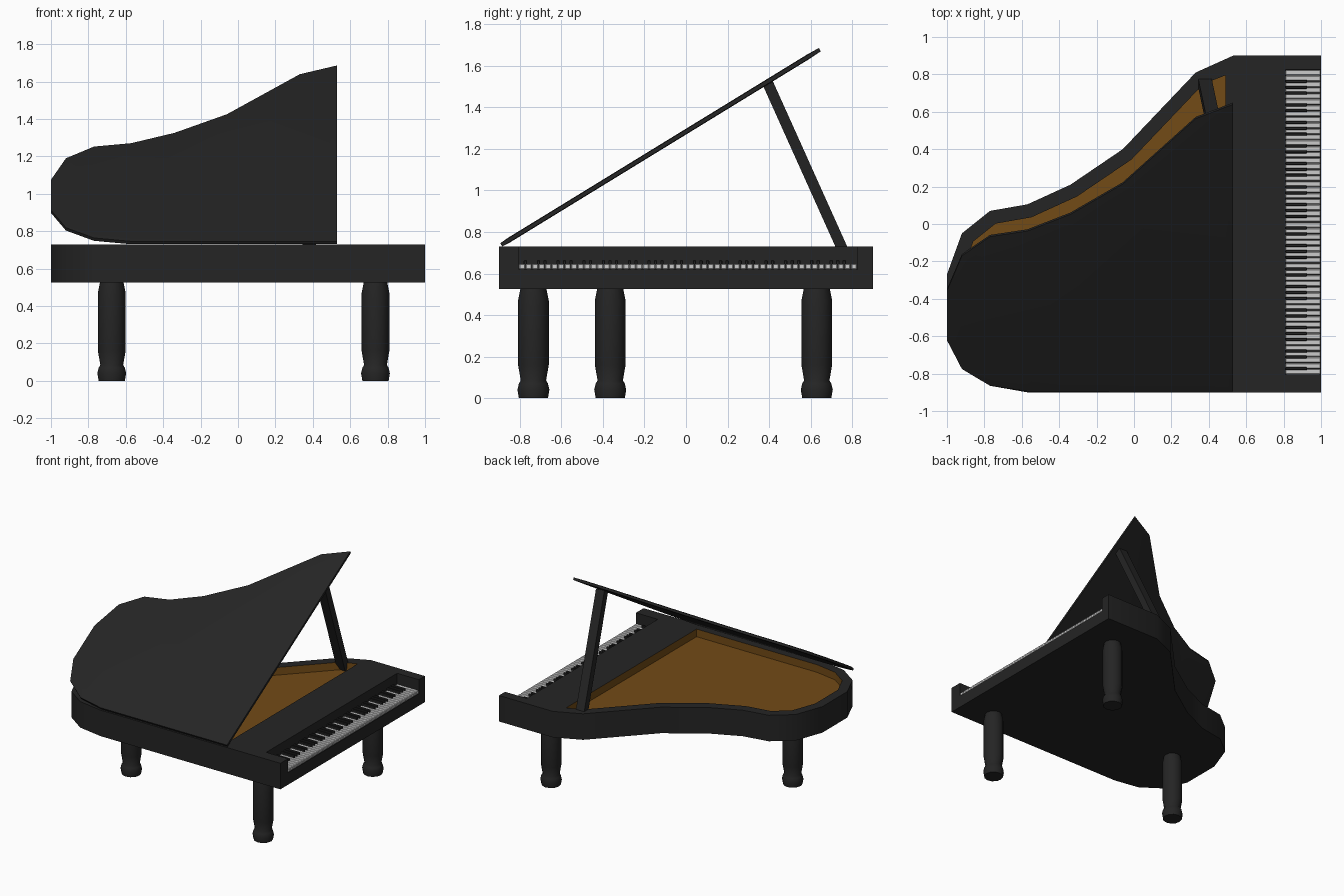
import bpy, bmesh, math
from mathutils import Vector, Matrix

if "Cube" in bpy.data.objects:
    bpy.data.objects.remove(bpy.data.objects["Cube"])


def material(name, rgb):
    m = bpy.data.materials.new(name)
    m.diffuse_color = (*rgb, 1)
    m.use_nodes = True
    m.node_tree.nodes["Principled BSDF"].inputs["Base Color"].default_value = m.diffuse_color
    return m


BLACK = material("black_lacquer", (0.018, 0.018, 0.018))
IVORY = material("ivory", (0.8, 0.8, 0.8))
WOOD = material("soundboard_wood", (0.17, 0.07, 0.008))


def finish(name, bm, mat, smooth=True):
    bmesh.ops.recalc_face_normals(bm, faces=bm.faces)
    me = bpy.data.meshes.new(name)
    bm.to_mesh(me)
    bm.free()
    ob = bpy.data.objects.new(name, me)
    me.materials.append(mat)
    bpy.context.collection.objects.link(ob)
    if smooth:
        shade(ob)
    return ob


def activate(ob):
    bpy.ops.object.select_all(action='DESELECT')
    ob.select_set(True)
    bpy.context.view_layer.objects.active = ob


def shade(ob):
    activate(ob)
    bpy.ops.object.shade_smooth_by_angle(angle=math.radians(42))


def prism(points, z0, z1):
    bm = bmesh.new()
    face = bm.faces.new([bm.verts.new((x, y, z0)) for x, y in points])
    ext = bmesh.ops.extrude_face_region(bm, geom=[face])["geom"]
    verts = [v for v in ext if isinstance(v, bmesh.types.BMVert)]
    bmesh.ops.translate(bm, verts=verts, vec=(0, 0, z1 - z0))
    return bm


def add_box(bm, lo, hi, bevel=0):
    lo, hi = Vector(lo), Vector(hi)
    mat = Matrix.Translation((lo + hi) / 2) @ Matrix.Diagonal((*(hi - lo), 1))
    verts = bmesh.ops.create_cube(bm, size=1, matrix=mat)["verts"]
    if bevel:
        edges = list({e for v in verts for e in v.link_edges})
        bmesh.ops.bevel(bm, geom=edges, offset=bevel, segments=1, affect='EDGES')


def inset(points, d):
    # mitred inward offset of a counter-clockwise outline
    out = []
    for i, p in enumerate(points):
        a, b, c = Vector(points[i - 1]), Vector(p), Vector(points[(i + 1) % len(points)])
        u, v = (b - a).normalized(), (c - b).normalized()
        n, m = Vector((-u.y, u.x)), Vector((-v.y, v.x))
        out.append(tuple(b + (n + m) * d / (1 + n.dot(m))))
    return out


def cut(ob, cutter):
    cutter.hide_render = True
    mod = ob.modifiers.new("cut", 'BOOLEAN')
    mod.object, mod.operation, mod.solver = cutter, 'DIFFERENCE', 'EXACT'
    mod.material_mode = 'TRANSFER'
    activate(ob)
    bpy.ops.object.modifier_apply(modifier=mod.name)
    bpy.data.objects.remove(cutter)


# Curved side and tail, shared by case, opening and lid
CURVE = [(0.33, 0.81), (-0.06, 0.40), (-0.34, 0.21), (-0.57, 0.105), (-0.77, 0.07),
         (-0.92, -0.05), (-1, -0.27), (-1, -0.58), (-0.92, -0.76), (-0.77, -0.865), (-0.57, -0.9)]
Z0, Z1 = 0.525, 0.73
KEY_Y0, KEY_Y1, KEY_X, KEY_Z = -0.805, 0.825, 0.81, 0.62

# Case with sunken wooden soundboard and keyboard notch
case = finish("case", prism([(1, -0.9), (1, 0.9), (0.53, 0.9)] + CURVE, Z0, Z1), BLACK, False)
opening = inset([(0.56, -0.9), (0.56, 0.9)] + CURVE, 0.072)
cut(case, finish("soundboard_cutter", prism(opening, 0.67, 0.9), WOOD, False))
bm = bmesh.new()
add_box(bm, (KEY_X, KEY_Y0, KEY_Z), (1.2, KEY_Y1, 0.9))
cut(case, finish("keyboard_cutter", bm, BLACK, False))
shade(case)

# Raised lid, hinged along the straight side
bm = prism([(x, y + 0.9) for x, y in [(0.53, -0.9), (0.53, 0.9)] + CURVE], -0.009, 0.009)
bm.normal_update()
bmesh.ops.recalc_face_normals(bm, faces=bm.faces)
for f in [f for f in bm.faces if len(f.verts) > 4]:
    bmesh.ops.inset_region(bm, faces=[f], thickness=0.04, depth=0.003, use_even_offset=True)
lid = finish("lid", bm, BLACK)
lid.location = (0, -0.89, 0.738)
lid.rotation_euler.x = math.radians(31.5)

# Lid prop
bottom, top = Vector((0.375, 0.775, 0.67)), Vector((0.455, 0.395, 1.515))
bm = bmesh.new()
add_box(bm, (-0.036, -0.026, 0), (0.036, 0.026, (top - bottom).length))
prop = finish("lid_prop", bm, BLACK)
d = (top - bottom).normalized()
side = Vector((1, 0, 0))
side = (side - d * side.dot(d)).normalized()
prop.matrix_world = Matrix.Translation(bottom) @ Matrix((side, d.cross(side), d)).transposed().to_4x4()

# Keyboard: 52 white keys, black keys in groups of two and three
white, black = bmesh.new(), bmesh.new()
w = (KEY_Y1 - KEY_Y0) / 52
for i in range(52):
    y = KEY_Y0 + i * w
    add_box(white, (KEY_X, y + 0.001, KEY_Z), (0.998, y + w - 0.001, 0.647), 0.004)
    if i % 7 not in (1, 4) and i < 51:
        add_box(black, (KEY_X, y + w - 0.008, 0.64), (0.925, y + w + 0.008, 0.664), 0.003)
finish("white_keys", white, IVORY, False)
finish("black_keys", black, BLACK, False)

# Turned legs
PROFILE = [(0.07, 0), (0.077, 0.04), (0.07, 0.07), (0.061, 0.085), (0.074, 0.16),
           (0.074, 0.47), (0.062, 0.53)]
for name, x, y in [("front_leg_left", 0.735, -0.735), ("front_leg_right", 0.735, 0.63),
                   ("tail_leg", -0.675, -0.365)]:
    bm = bmesh.new()
    n = 12
    rings = [[bm.verts.new((r * math.cos(2 * math.pi * k / n), r * math.sin(2 * math.pi * k / n), z))
              for k in range(n)] for r, z in PROFILE]
    for a, b in zip(rings, rings[1:]):
        for k in range(n):
            bm.faces.new((a[k], a[(k + 1) % n], b[(k + 1) % n], b[k]))
    bm.faces.new(rings[0])
    bm.faces.new(rings[-1])
    finish(name, bm, BLACK).location = (x, y, 0)
